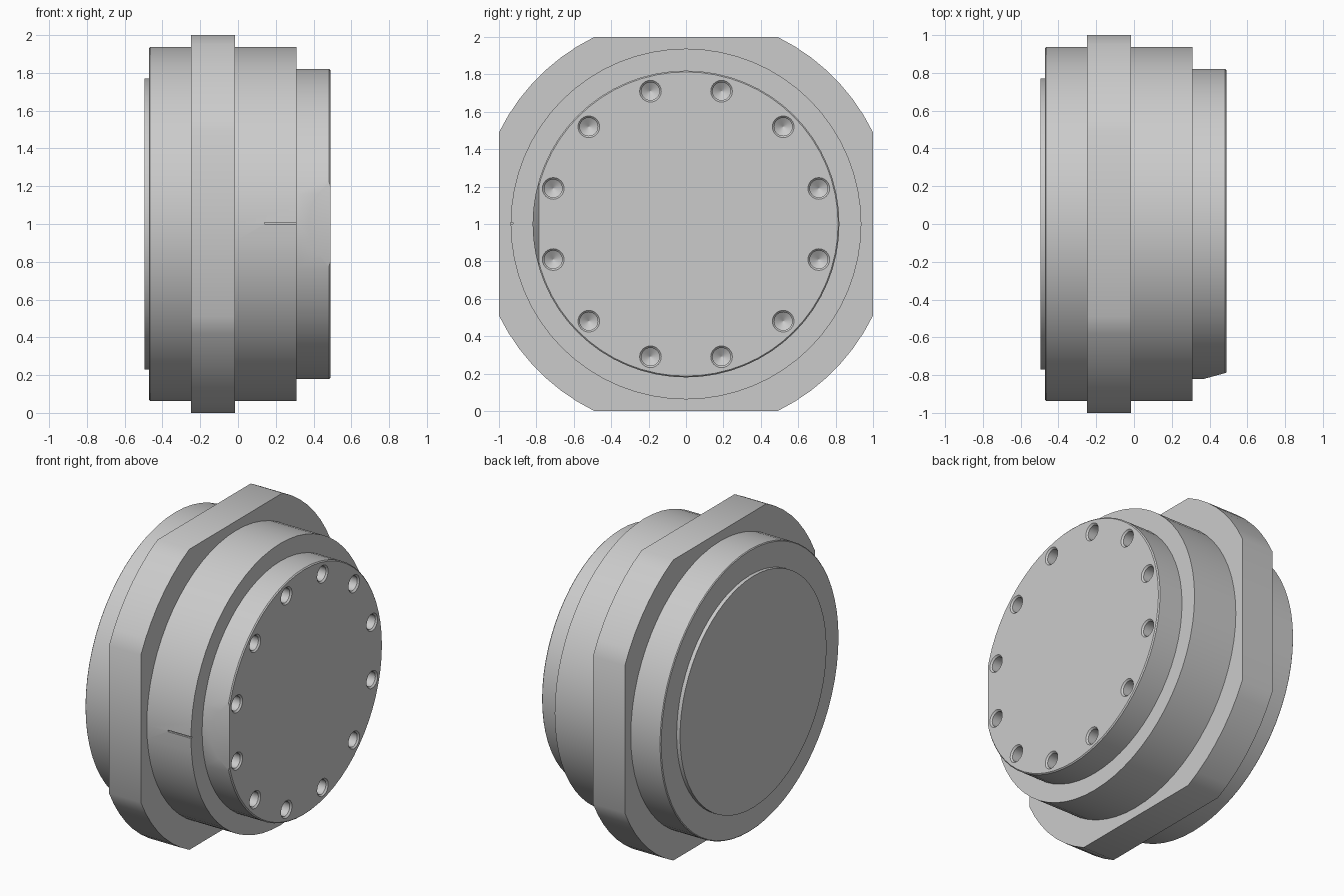
import bpy, bmesh
from math import pi, cos, sin, atan2, hypot
from mathutils import Vector

if "Cube" in bpy.data.objects:
    bpy.data.objects.remove(bpy.data.objects["Cube"])

CENTRE_Z = 1.0

grey = bpy.data.materials.new("plain grey")
grey.use_nodes = True
grey.diffuse_color = (0.6, 0.6, 0.6, 1)
grey.node_tree.nodes["Principled BSDF"].inputs["Base Color"].default_value = (0.6, 0.6, 0.6, 1)


def add_object(name, bm):
    bmesh.ops.recalc_face_normals(bm, faces=bm.faces)
    mesh = bpy.data.meshes.new(name)
    bm.to_mesh(mesh)
    bm.free()
    mesh.materials.append(grey)
    obj = bpy.data.objects.new(name, mesh)
    bpy.context.collection.objects.link(obj)
    return obj


def turned(profile, sides=64, y=0, z=CENTRE_Z):
    """Closed solid turned around the x axis from (x, radius) points."""
    bm = bmesh.new()
    rings = []
    for x, r in profile:
        rings.append([bm.verts.new((x, y + r * cos(2 * pi * i / sides),
                                    z + r * sin(2 * pi * i / sides)))
                      for i in range(sides)])
    for a, b in zip(rings, rings[1:]):
        for i in range(sides):
            j = (i + 1) % sides
            bm.faces.new((a[i], a[j], b[j], b[i]))
    bm.faces.new(rings[0])
    bm.faces.new(rings[-1])
    return bm


def activate(obj):
    bpy.ops.object.select_all(action='DESELECT')
    obj.select_set(True)
    bpy.context.view_layer.objects.active = obj


def smooth(obj):
    activate(obj)
    bpy.ops.object.shade_smooth_by_angle()


def cut(obj, cutter):
    mod = obj.modifiers.new("cut", 'BOOLEAN')
    mod.operation = 'DIFFERENCE'
    mod.solver = 'EXACT'
    mod.object = cutter
    activate(obj)
    bpy.ops.object.modifier_apply(modifier=mod.name)
    bpy.data.objects.remove(cutter)


# Rear cover and rear ring
smooth(add_object("rear_cover", turned([(-0.495, 0.77), (-0.47, 0.77)])))
smooth(add_object("rear_ring", turned([(-0.47, 0.932), (-0.465, 0.9375), (-0.25, 0.9375)])))

# Flange: a large disc with four flats
FLAT = 0.49
radius, start = hypot(1, FLAT), atan2(FLAT, 1)
STEPS = 7
bm = bmesh.new()
outline = []
for corner in range(4):
    for s in range(STEPS + 1):
        a = corner * pi / 2 + start + (pi / 2 - 2 * start) * s / STEPS
        outline.append(bm.verts.new((-0.25, radius * cos(a), CENTRE_Z + radius * sin(a))))
face = bm.faces.new(outline)
side = bmesh.ops.extrude_face_region(bm, geom=[face], use_keep_orig=True)["geom"]
bmesh.ops.translate(bm, vec=(0.235, 0, 0),
                    verts=[v for v in side if isinstance(v, bmesh.types.BMVert)])
smooth(add_object("flange", bm))

# Main body with a thin index groove at the front
body = add_object("body", turned([(-0.015, 0.9375), (0.31, 0.9375)]))
bm = bmesh.new()
bmesh.ops.create_cube(bm, size=1)
bmesh.ops.scale(bm, vec=(0.2, 0.04, 0.01), verts=bm.verts)
bmesh.ops.translate(bm, vec=(0.24, -0.945, CENTRE_Z + 0.004), verts=bm.verts)
cut(body, add_object("groove_cutter", bm))
smooth(body)

# End cap with a slanted flat at the front
bm = turned([(0.31, 0.82), (0.483, 0.82), (0.49, 0.813)])
bmesh.ops.bisect_plane(bm, geom=bm.verts[:] + bm.edges[:] + bm.faces[:],
                       plane_co=(0.49, -0.787, CENTRE_Z),
                       plane_no=Vector((0.033, -0.12, 0)).normalized(), clear_outer=True)
bmesh.ops.holes_fill(bm, edges=[e for e in bm.edges if e.is_boundary], sides=0)
cap = add_object("end_cap", bm)

# Ring of chamfered screw holes with conical bottoms
for k in range(12):
    a = pi / 12 + k * pi / 6
    hole = turned([(0.36, 0.002), (0.39, 0.048), (0.48, 0.048), (0.49, 0.058), (0.52, 0.058)],
                  24, 0.735 * cos(a), CENTRE_Z + 0.735 * sin(a))
    cut(cap, add_object("hole_cutter", hole))
smooth(cap)
